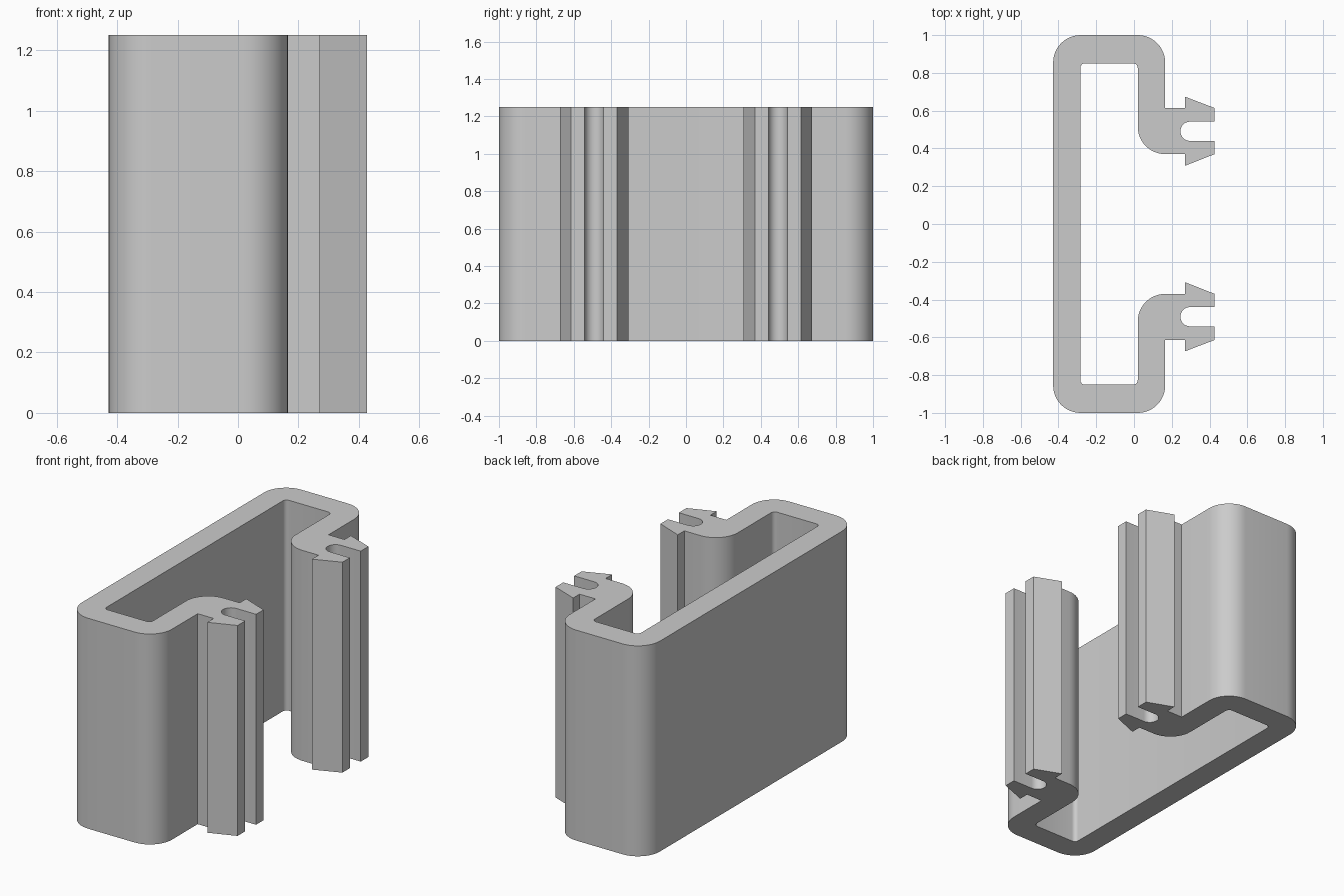
import bpy
import bmesh
import math

cube = bpy.data.objects.get("Cube")
if cube:
    bpy.data.objects.remove(cube, do_unlink=True)

HEIGHT = 1.25
BACK, BACK_IN = -0.428, -0.284     # back wall, outside and inside
LIP_IN, LIP_OUT = 0.02, 0.165      # return lip, inside and outside
BEND, FILLET = 0.145, 0.025        # outer and inner corner radii
END_IN = 0.851                     # inside of the end wall
BARB, TIP = 0.27, 0.427            # barb shoulder and prong tip
ARM_LOW, ARM_HIGH = 0.37, 0.614    # sides of the prong pair
SLOT_MID, SLOT_R = 0.491, 0.051


def arc(cx, cy, r, start, end, steps=12):
    """Points on an arc, angles in degrees."""
    angles = [math.radians(start + (end - start) * i / steps) for i in range(steps + 1)]
    return [(cx + r * math.cos(a), cy + r * math.sin(a)) for a in angles]


# Half of the cross-section, from inside the back wall round to its outside
half = []
half += arc(BACK_IN + FILLET, END_IN - FILLET, FILLET, 180, 90, 6)
half += arc(LIP_IN - FILLET, END_IN - FILLET, FILLET, 90, 0, 6)
half += arc(LIP_OUT, ARM_LOW + BEND, BEND, 180, 270)
# Lower barbed prong
half += [(BARB, ARM_LOW), (BARB, 0.308), (TIP, ARM_LOW), (TIP, SLOT_MID - SLOT_R)]
# Round-ended slot between the prongs
half += arc(0.297, SLOT_MID, SLOT_R, 270, 90, 16)
# Upper barbed prong
half += [(TIP, SLOT_MID + SLOT_R), (TIP, ARM_HIGH), (BARB, 0.674), (BARB, ARM_HIGH),
         (LIP_OUT, ARM_HIGH)]
# Outer corners of the end wall
half += arc(LIP_OUT - BEND, 1 - BEND, BEND, 0, 90)
half += arc(BACK + BEND, 1 - BEND, BEND, 90, 180)

# Mirror into a closed outline and extrude it
outline = half + [(x, -y) for x, y in reversed(half)]
bm = bmesh.new()
base = bm.faces.new([bm.verts.new((x, y, 0)) for x, y in outline])
extruded = bmesh.ops.extrude_face_region(bm, geom=[base], use_keep_orig=True)
top = [v for v in extruded["geom"] if isinstance(v, bmesh.types.BMVert)]
bmesh.ops.translate(bm, verts=top, vec=(0, 0, HEIGHT))
bmesh.ops.recalc_face_normals(bm, faces=bm.faces)

mesh = bpy.data.meshes.new("clip_channel")
bm.to_mesh(mesh)
bm.free()
channel = bpy.data.objects.new("clip_channel", mesh)
bpy.context.collection.objects.link(channel)

# Plain grey
grey = bpy.data.materials.new("light_grey")
grey.use_nodes = True
colour = (0.6, 0.6, 0.6, 1)
grey.diffuse_color = colour
grey.node_tree.nodes["Principled BSDF"].inputs["Base Color"].default_value = colour
mesh.materials.append(grey)

# Smooth bends, sharp edges
bpy.ops.object.select_all(action="DESELECT")
channel.select_set(True)
bpy.context.view_layer.objects.active = channel
bpy.ops.object.shade_smooth_by_angle(angle=math.radians(20))
